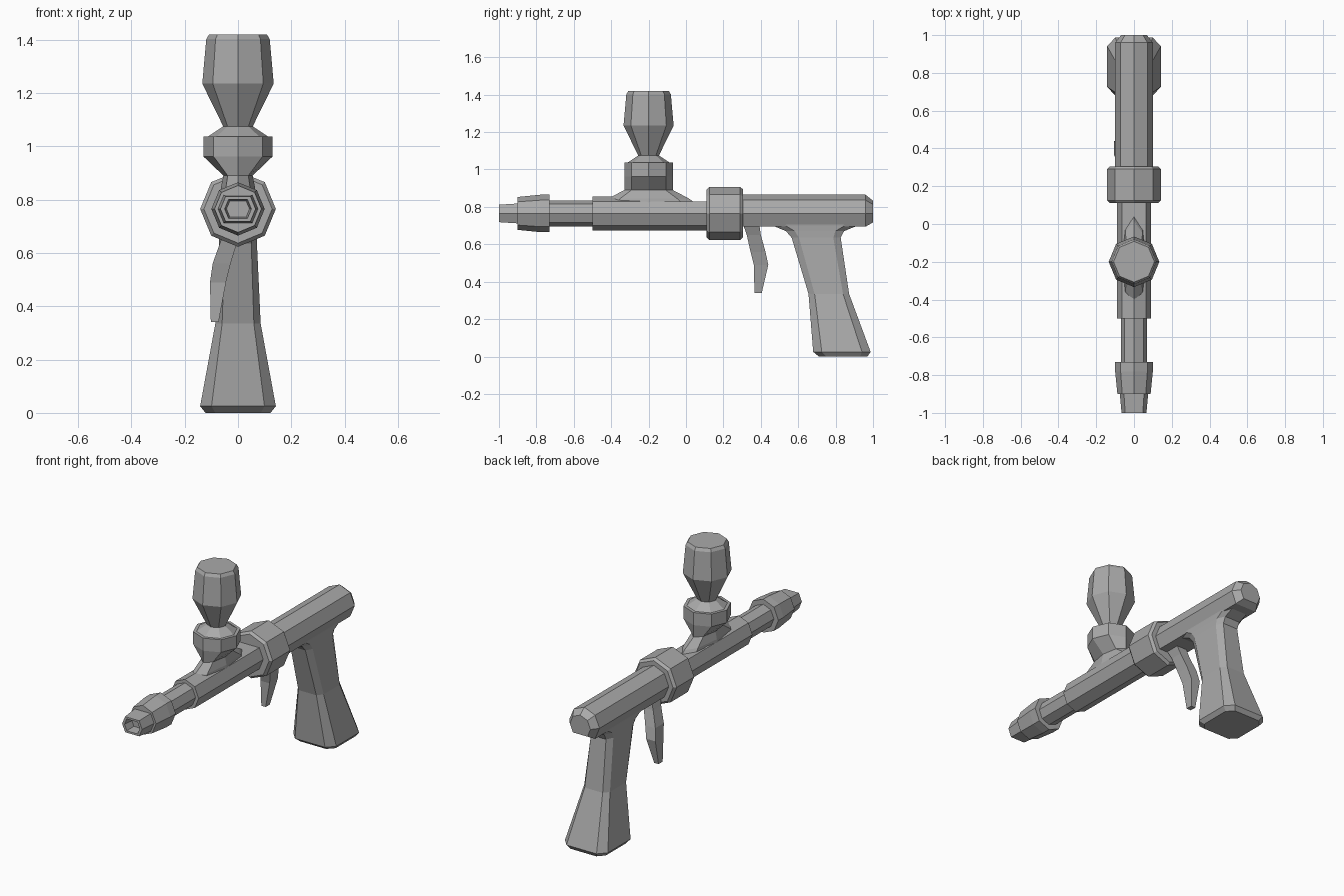
import bpy, bmesh
from math import sin, cos, pi

if "Cube" in bpy.data.objects:
    bpy.data.objects.remove(bpy.data.objects["Cube"])

GREY = (0.4, 0.4, 0.4, 1)
metal = bpy.data.materials.new("grey metal")
metal.use_nodes = True
metal.diffuse_color = GREY
metal.node_tree.nodes["Principled BSDF"].inputs["Base Color"].default_value = GREY

AXIS = 0.765   # height of the barrel axis
CUP_Y = -0.2   # position of the paint cup
OCT = [(cos(i * pi / 4), sin(i * pi / 4)) for i in range(8)]


def loft(name, rings):
    """Skin a list of equal-length point rings and cap both ends."""
    bm = bmesh.new()
    loops = [[bm.verts.new(p) for p in ring] for ring in rings]
    for a, b in zip(loops, loops[1:]):
        for i in range(len(a)):
            j = (i + 1) % len(a)
            bm.faces.new((a[i], a[j], b[j], b[i]))
    bm.faces.new(loops[0][::-1])
    bm.faces.new(loops[-1])
    bmesh.ops.recalc_face_normals(bm, faces=bm.faces)
    mesh = bpy.data.meshes.new(name)
    bm.to_mesh(mesh)
    bm.free()
    mesh.materials.append(metal)
    obj = bpy.data.objects.new(name, mesh)
    bpy.context.collection.objects.link(obj)
    return obj


def barrel_ring(y, r, flat_top=False, flat_bottom=False):
    """Octagon around the barrel axis, its top or bottom corner cut flat."""
    low = -0.7071 if flat_bottom else -1
    high = 0.7071 if flat_top else 1
    return [(r * c, y, AXIS + r * min(max(s, low), high)) for c, s in OCT]


def barrel_part(name, profile, **flats):
    return loft(name, [barrel_ring(y, r, **flats) for y, r in profile])


def cup_ring(z, rx, ry=None, y=CUP_Y):
    return [(rx * c, y + (ry or rx) * s, z) for c, s in OCT]


# Nozzle tip with a hollow mouth, nozzle sleeve and thin front tube
barrel_part("nozzle_tip", [(-0.94, 0.043), (-1.0, 0.05), (-1.0, 0.066), (-0.9, 0.075), (-0.85, 0.075)],
            flat_top=True, flat_bottom=True)
barrel_part("nozzle_sleeve", [(-0.9, 0.075), (-0.9, 0.088), (-0.78, 0.1), (-0.73, 0.1)])
barrel_part("front_tube", [(-0.75, 0.07), (-0.48, 0.07)])

# Main barrel, flat on top behind the cup
loft("main_barrel", [barrel_ring(-0.5, 0.09), barrel_ring(CUP_Y, 0.09),
                     barrel_ring(-0.1, 0.09, flat_top=True),
                     barrel_ring(0.13, 0.09, flat_top=True)])

# Collar and rear body
barrel_part("collar", [(0.11, 0.128), (0.125, 0.142), (0.29, 0.142), (0.305, 0.128)])
barrel_part("rear_body", [(0.28, 0.1), (0.96, 0.1), (1.0, 0.068)], flat_bottom=True)

# Saddle flaring into the barrel, then the nut and the cup
loft("cup_saddle", [cup_ring(0.82, 0.066, 0.25), cup_ring(0.845, 0.064, 0.215),
                    cup_ring(0.89, 0.055, 0.13), cup_ring(0.962, 0.13)])
loft("cup_nut", [cup_ring(z, r) for z, r in
                 [(0.962, 0.13), (1.037, 0.13), (1.037, 0.112), (1.075, 0.055)]])
loft("paint_cup", [cup_ring(z, r) for z, r in
                   [(1.07, 0.053), (1.235, 0.134), (1.402, 0.119), (1.42, 0.108)]])


# Grip: rounded-off rectangles lofted from the base up into the body
def grip_ring(z, half_width, front, back):
    mid, half = (front + back) / 2, (back - front) / 2
    corners = [(1, 0.7), (0.7, 1), (-0.7, 1), (-1, 0.7),
               (-1, -0.7), (-0.7, -1), (0.7, -1), (1, -0.7)]
    return [(half_width * u, mid + half * v, z) for u, v in corners]


loft("grip", [grip_ring(*row) for row in [
    (0.0, 0.122, 0.71, 0.97),
    (0.025, 0.142, 0.68, 0.987),
    (0.335, 0.085, 0.655, 0.872),
    (0.635, 0.071, 0.565, 0.827),
    (0.67, 0.072, 0.535, 0.845),
    (0.697, 0.074, 0.47, 0.91),
    (0.745, 0.08, 0.45, 0.92)]])


# Trigger: a curved tapering bar leaning to the right
def trigger_ring(z, left, right, front, back):
    return [(right, front, z), (left, front, z), (left, back, z), (right, back, z)]


loft("trigger", [trigger_ring(*row) for row in [
    (0.72, 0.03, -0.04, 0.3, 0.39),
    (0.65, 0.0, -0.063, 0.325, 0.4),
    (0.56, -0.028, -0.095, 0.345, 0.425),
    (0.49, -0.045, -0.105, 0.363, 0.44),
    (0.34, -0.073, -0.102, 0.366, 0.405)]])
